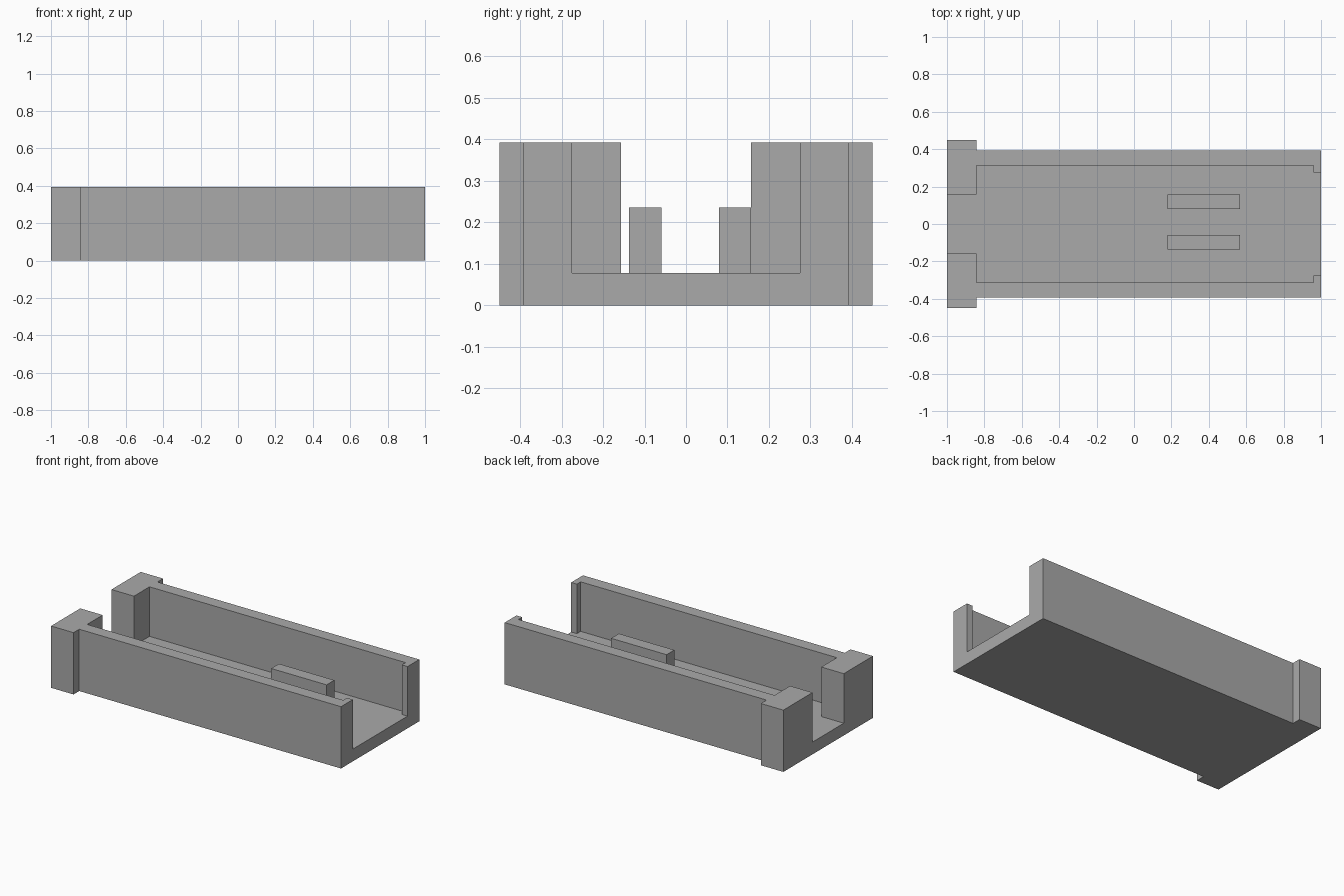
import bpy
import bmesh

cube = bpy.data.objects.get("Cube")
if cube:
    bpy.data.objects.remove(cube, do_unlink=True)

grey = bpy.data.materials.new("grey plastic")
grey.use_nodes = True
GREY = (0.4, 0.4, 0.4, 1)
grey.diffuse_color = GREY
grey.node_tree.nodes["Principled BSDF"].inputs["Base Color"].default_value = GREY

HEIGHT, FLOOR, RIB_TOP = 0.393, 0.078, 0.236


def prism(name, outline, z0, z1):
    """Extrude a flat outline upward from z0 to z1."""
    bm = bmesh.new()
    face = bm.faces.new([bm.verts.new((x, y, z0)) for x, y in outline])
    top = bmesh.ops.extrude_face_region(bm, geom=[face])["geom"]
    verts = [v for v in top if isinstance(v, bmesh.types.BMVert)]
    bmesh.ops.translate(bm, verts=verts, vec=(0, 0, z1 - z0))
    bmesh.ops.recalc_face_normals(bm, faces=bm.faces)
    mesh = bpy.data.meshes.new(name)
    bm.to_mesh(mesh)
    bm.free()
    mesh.materials.append(grey)
    obj = bpy.data.objects.new(name, mesh)
    bpy.context.collection.objects.link(obj)
    return obj


def mirrored(half):
    """Close a half outline by mirroring it across the long axis."""
    return half + [(x, -y) for x, y in reversed(half)]


# Outer block with the wide posts at one end
tray = prism("tray", mirrored([(-1, 0.45), (-0.842, 0.45), (-0.842, 0.393),
                               (1, 0.393)]), 0, HEIGHT)

# Open channel: narrow between the posts, wide inside, lips at the far end
channel = prism("channel_cutter", mirrored([
    (-1.1, 0.157), (-0.842, 0.157), (-0.842, 0.313),
    (0.96, 0.313), (0.96, 0.275), (1.1, 0.275)]), FLOOR, HEIGHT + 0.1)
cut = tray.modifiers.new("channel", "BOOLEAN")
cut.operation = "DIFFERENCE"
cut.solver = "EXACT"
cut.object = channel
channel.hide_render = True
channel.hide_viewport = True
channel.display_type = "WIRE"

# Two low ribs standing on the floor
for name, y0, y1 in (("front_rib", -0.137, -0.059), ("back_rib", 0.079, 0.157)):
    prism(name, [(0.178, y0), (0.568, y0), (0.568, y1), (0.178, y1)],
          FLOOR - 0.01, RIB_TOP)
